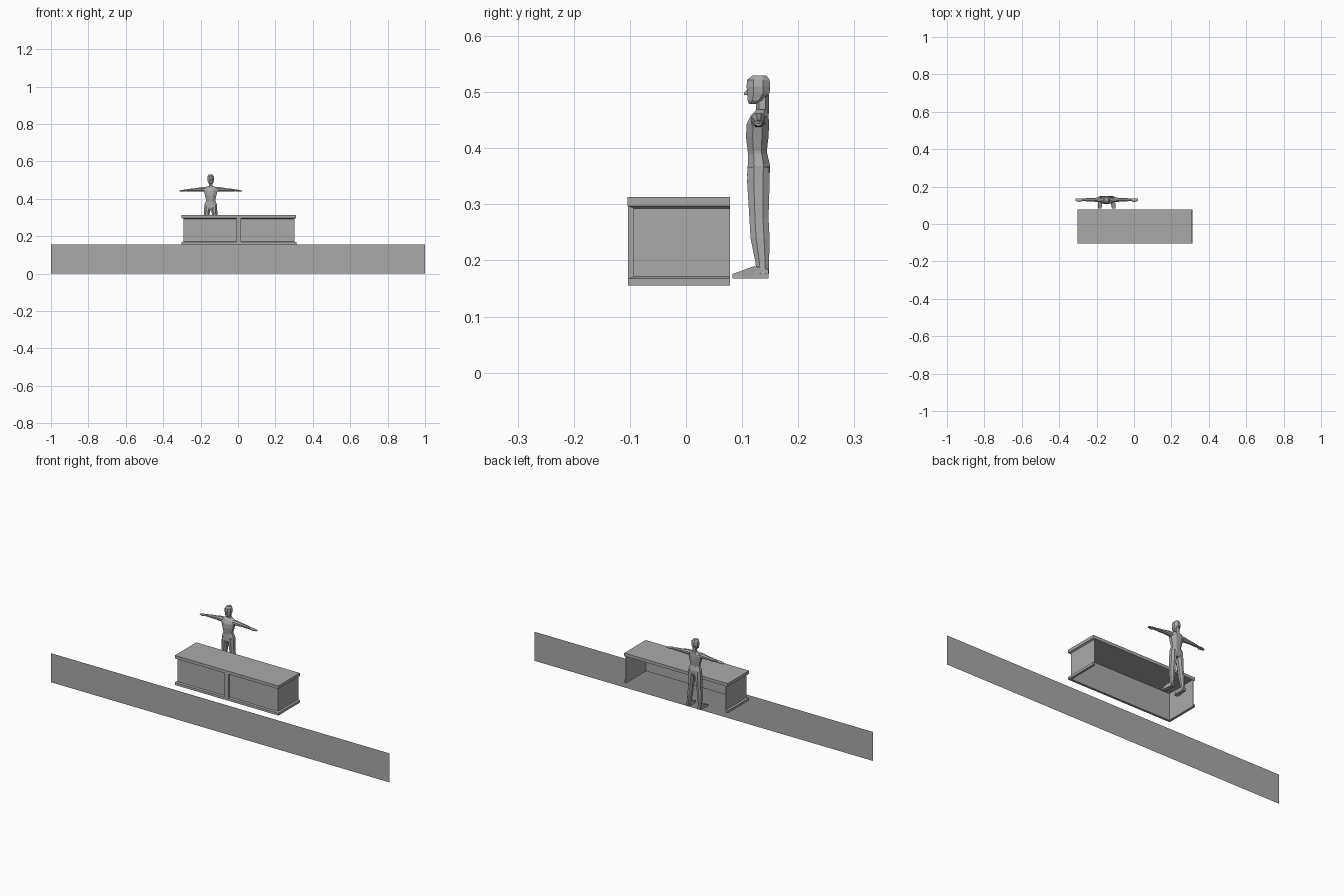
import bpy, bmesh, math
from mathutils import Vector

grey = bpy.data.materials.new("plain grey")
grey.diffuse_color = (0.4, 0.4, 0.4, 1)


def finish(name, bm, loc=(0, 0, 0), mirror=False, recalc=True):
    if recalc:
        bmesh.ops.recalc_face_normals(bm, faces=bm.faces[:])
    me = bpy.data.meshes.new(name)
    bm.to_mesh(me)
    bm.free()
    me.materials.append(grey)
    ob = bpy.data.objects.new(name, me)
    ob.location = loc
    bpy.context.collection.objects.link(ob)
    if mirror:
        ob.modifiers.new("mirror", 'MIRROR').use_mirror_merge = False
    return ob


def skin(bm, rings):
    """Bridge rings of points into a capped, closed body."""
    vr = [[bm.verts.new(p) for p in r] for r in rings]
    n = len(vr[0])
    for a, b in zip(vr, vr[1:]):
        for i in range(n):
            j = (i + 1) % n
            bm.faces.new((a[i], a[j], b[j], b[i]))
    bm.faces.new(vr[0])
    bm.faces.new(vr[-1])


def box(name, lo, hi):
    bm = bmesh.new()
    skin(bm, [[(lo[0], lo[1], z), (hi[0], lo[1], z), (hi[0], hi[1], z), (lo[0], hi[1], z)]
              for z in (lo[2], hi[2])])
    return finish(name, bm)


def limb(name, rings, axis='z', sides=8, mirror=False):
    """Loft of ellipses (x, y, z, radius a, radius b) placed on the person."""
    bm = bmesh.new()
    pts = []
    for x, y, z, a, b in rings:
        ring = []
        for i in range(sides):
            t = 2 * math.pi * (i + 0.5) / sides
            k = 1 / math.cos(math.pi / sides)
            u, v = a * k * math.cos(t), b * k * math.sin(t)
            off = {'z': (u, v, 0), 'x': (0, u, v), 'y': (u, 0, v)}[axis]
            ring.append(Vector((x, y, z)) + Vector(off))
        pts.append(ring)
    skin(bm, pts)
    return finish(name, bm, (-0.146, 0, 0), mirror)


# Long flat panel in front
bm = bmesh.new()
bm.faces.new([bm.verts.new(p) for p in
              ((-1, -0.15, 0), (1, -0.15, 0), (1, -0.15, 0.155), (-1, -0.15, 0.155))])
finish("front_panel", bm, recalc=False)

# Counter: top slab, three-sided wall with plinth, centre stile
box("counter_top", (-0.301, -0.104, 0.297), (0.311, 0.078, 0.313))
profile = [(0.0095, 0.155), (0.0095, 0.168), (0.008, 0.168), (0, 0.171),
           (0, 0.293), (0.008, 0.297), (-0.003, 0.297), (-0.003, 0.155)]
x0, x1, yf, yb = -0.292, 0.302, -0.094, 0.078
bm = bmesh.new()
skin(bm, [[(x1 + o, yb, z) for o, z in profile],
          [(x1 + o, yf - o, z) for o, z in profile],
          [(x0 - o, yf - o, z) for o, z in profile],
          [(x0 - o, yb, z) for o, z in profile]])
finish("counter_walls", bm)
box("centre_stile", (-0.007, -0.103, 0.168), (0.017, -0.094, 0.297))

# Person: torso and hips
limb("torso", [(0, 0.128, 0.385, 0.025, 0.017), (0, 0.127, 0.395, 0.025, 0.017),
               (0, 0.127, 0.42, 0.031, 0.020), (0, 0.128, 0.443, 0.037, 0.020),
               (0, 0.131, 0.458, 0.036, 0.016), (0, 0.136, 0.469, 0.014, 0.010)])
limb("hips", [(0, 0.129, 0.337, 0.012, 0.014), (0, 0.129, 0.352, 0.033, 0.020),
              (0, 0.130, 0.368, 0.034, 0.020), (0, 0.128, 0.390, 0.025, 0.017)])

# Neck, head and nose
limb("neck", [(0, 0.136, 0.462, 0.010, 0.010), (0, 0.136, 0.495, 0.009, 0.010)], sides=6)
limb("head", [(0, 0.118, 0.479, 0.008, 0.006), (0, 0.124, 0.485, 0.014, 0.014),
              (0, 0.129, 0.498, 0.017, 0.020), (0, 0.129, 0.510, 0.018, 0.021),
              (0, 0.129, 0.522, 0.016, 0.020), (0, 0.131, 0.530, 0.009, 0.012)])
limb("nose", [(0, 0.103, 0.497, 0.002, 0.002), (0, 0.112, 0.501, 0.003, 0.006)],
     axis='y', sides=4)

# Arms and hands, held straight out
limb("arm", [(0.028, 0.129, 0.450, 0.013, 0.013), (0.045, 0.129, 0.451, 0.012, 0.012),
             (0.085, 0.130, 0.448, 0.009, 0.008), (0.100, 0.130, 0.447, 0.009, 0.008),
             (0.133, 0.129, 0.445, 0.006, 0.005)], axis='x', mirror=True)
limb("hand", [(0.131, 0.129, 0.445, 0.006, 0.004), (0.142, 0.127, 0.444, 0.010, 0.004),
              (0.154, 0.128, 0.443, 0.009, 0.003), (0.167, 0.129, 0.442, 0.006, 0.002)],
     axis='x', sides=6, mirror=True)

# Legs and feet
limb("leg", [(0.034, 0.137, 0.176, 0.010, 0.011), (0.032, 0.136, 0.195, 0.009, 0.012),
             (0.028, 0.132, 0.240, 0.012, 0.017), (0.025, 0.130, 0.275, 0.012, 0.017),
             (0.019, 0.129, 0.340, 0.016, 0.020), (0.019, 0.129, 0.366, 0.015, 0.019)],
     mirror=True)
limb("foot", [(0.037, 0.083, 0.172, 0.009, 0.004), (0.036, 0.100, 0.175, 0.012, 0.007),
              (0.034, 0.122, 0.179, 0.010, 0.011), (0.034, 0.147, 0.176, 0.009, 0.008)],
     axis='y', sides=4, mirror=True)
